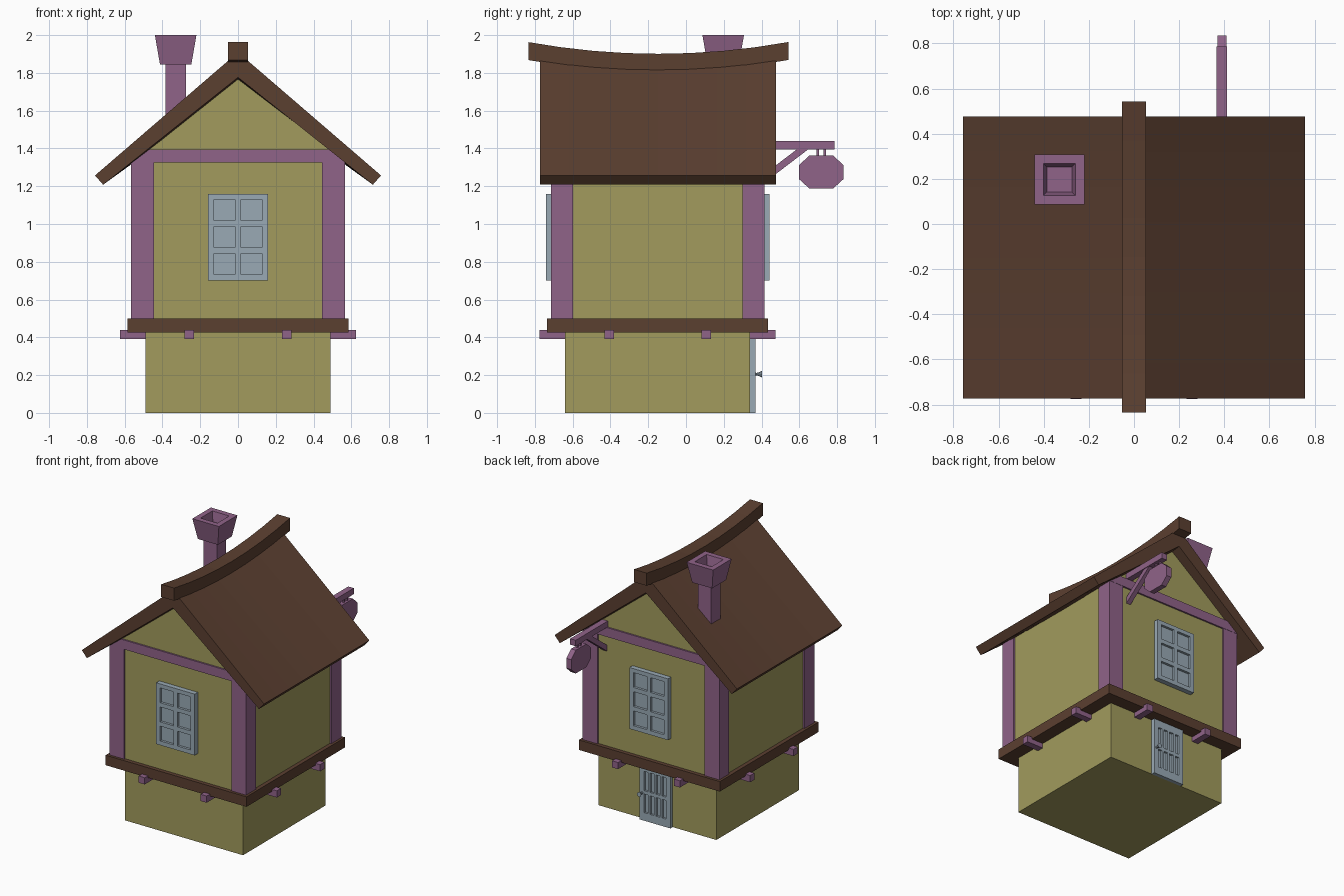
import bpy, bmesh
from math import cos, sin, pi

if "Cube" in bpy.data.objects:
    bpy.data.objects.remove(bpy.data.objects["Cube"])


def material(name, rgb):
    m = bpy.data.materials.new(name)
    m.diffuse_color = (*rgb, 1)
    m.use_nodes = True
    m.node_tree.nodes["Principled BSDF"].inputs["Base Color"].default_value = m.diffuse_color
    return m


PLASTER = material("plaster", (0.36, 0.33, 0.11))
BROWN = material("brown_wood", (0.105, 0.05, 0.03))
PURPLE = material("purple_wood", (0.28, 0.125, 0.25))
GREY = material("blue_grey", (0.32, 0.40, 0.46))
YC = -0.15  # centre of the house along y


def finish(name, bm, mat):
    bmesh.ops.recalc_face_normals(bm, faces=bm.faces)
    me = bpy.data.meshes.new(name)
    bm.to_mesh(me)
    bm.free()
    me.materials.append(mat)
    ob = bpy.data.objects.new(name, me)
    bpy.context.collection.objects.link(ob)
    return ob


def add_loft(bm, rings):
    vs = [[bm.verts.new(p) for p in r] for r in rings]
    n = len(vs[0])
    for a, b in zip(vs, vs[1:]):
        for i in range(n):
            j = (i + 1) % n
            bm.faces.new((a[i], a[j], b[j], b[i]))
    bm.faces.new(vs[0][::-1])
    bm.faces.new(vs[-1])


def loft(name, rings, mat):
    bm = bmesh.new()
    add_loft(bm, rings)
    return finish(name, bm, mat)


def square(cx, cy, z, h):
    return [(cx - h, cy - h, z), (cx + h, cy - h, z), (cx + h, cy + h, z), (cx - h, cy + h, z)]


def boxes(name, bounds, mat):
    bm = bmesh.new()
    for x0, x1, y0, y1, z0, z1 in bounds:
        add_loft(bm, [[(x0, y0, z), (x1, y0, z), (x1, y1, z), (x0, y1, z)] for z in (z0, z1)])
    return finish(name, bm, mat)


def panel(name, half, z0, z1, y_wall, y_face, depth, xs, zs):
    """Slab with recessed openings: xs and zs list the (low, high) spans."""
    s = 1 if y_face > y_wall else -1
    y_in = y_face - s * depth
    out = [(-half, half, *sorted((y_wall, y_in)), z0, z1)]
    ya, yb = sorted((y_in, y_face))
    ex = [-half] + [v for p in xs for v in p] + [half]
    ez = [z0] + [v for p in zs for v in p] + [z1]
    out += [(ex[i], ex[i + 1], ya, yb, z0, z1) for i in range(0, len(ex), 2)]
    for a, b in xs:
        out += [(a, b, ya, yb, ez[i], ez[i + 1]) for i in range(0, len(ez), 2)]
    boxes(name, out, GREY)


# Lower storey, floor slab and joists
boxes("lower_storey", [(-0.49, 0.49, -0.64, 0.34, 0, 0.44)], PLASTER)
boxes("floor_slab", [(-0.585, 0.585, -0.735, 0.435, 0.425, 0.5)], BROWN)
for i, s in enumerate((-1, 1)):
    x, y = 0.257 * s, YC + 0.257 * s
    boxes(f"joist_lengthwise_{i}", [(x - 0.025, x + 0.025, -0.775, 0.475, 0.39, 0.44)], PURPLE)
    boxes(f"joist_crosswise_{i}", [(-0.625, 0.625, y - 0.025, y + 0.025, 0.39, 0.44)], PURPLE)

# Upper storey with gables
gable = [(-0.555, 0.49), (0.555, 0.49), (0.555, 1.35), (0, 1.785), (-0.555, 1.35)]
loft("upper_storey", [[(x, y, z) for x, z in gable] for y in (-0.705, 0.405)], PLASTER)

# Corner posts and gable beams
for i, y in enumerate((-0.715, 0.415)):
    ya, yb = sorted((y, y + (0.117 if y < 0 else -0.117)))
    for x0 in (-0.567, 0.445):
        boxes(f"corner_post_{i}", [(x0, x0 + 0.122, ya, yb, 0.49, 1.33)], PURPLE)
    boxes(f"gable_beam_{i}", [(-0.565, 0.565, ya - 0.002, yb + 0.002, 1.325, 1.395)], PURPLE)


# Sagging roof and ridge beam
def sag(y):
    return -0.062 * (1 - ((y + 0.1475) / 0.6875) ** 2)


def steps(a, b, n):
    return [a + (b - a) * i / n for i in range(n + 1)]


loft("roof", [[(0.757, y, 1.257), (0, y, 1.92 + sag(y)), (-0.757, y, 1.257),
               (-0.714, y, 1.208), (0, y, 1.787 + sag(y)), (0.714, y, 1.208)]
              for y in steps(-0.772, 0.477, 8)], BROWN)
loft("ridge_beam", [[(x, y, z + sag(y)) for x, z in
                     ((-0.053, 1.868), (0.053, 1.868), (0.053, 1.963), (-0.053, 1.963))]
                    for y in steps(-0.835, 0.542, 8)], BROWN)

# Chimney with hollow flared pot
loft("chimney_shaft", [square(-0.33, 0.197, z, 0.055) for z in (1.4, 1.86)], PURPLE)
loft("chimney_pot", [square(-0.33, 0.197, z, h) for z, h in
                     ((1.845, 0.083), (2.0, 0.11), (2.0, 0.07), (1.93, 0.055))], PURPLE)

# Windows, front and back
pane_x = [(-0.127, -0.016), (0.016, 0.127)]
pane_z = [(0.732, 0.843), (0.875, 0.987), (1.019, 1.13)]
panel("front_window", 0.16, 0.70, 1.16, -0.70, -0.742, 0.018, pane_x, pane_z)
panel("back_window", 0.16, 0.70, 1.16, 0.40, 0.442, 0.018, pane_x, pane_z)

# Back door with slots and a knob
slots = [(c - 0.016, c + 0.016) for c in (-0.075, -0.025, 0.025, 0.075)]
panel("door", 0.128, 0, 0.43, 0.335, 0.367, 0.015, slots, [(0.06, 0.2), (0.225, 0.37)])
loft("door_knob", [[(0.108 + r * cos(a * pi / 4), y, 0.205 + r * sin(a * pi / 4)) for a in range(8)]
                   for y, r in ((0.36, 0.012), (0.372, 0.007), (0.385, 0.009), (0.402, 0.018))], GREY)

# Hanging sign: bracket, brace, hangers and board
SX = 0.389
boxes("sign_bracket", [(SX - 0.023, SX + 0.023, 0.39, 0.785, 1.395, 1.44)], PURPLE)
brace = [(0.40, 1.207), (0.66, 1.405), (0.60, 1.405), (0.40, 1.253)]
loft("sign_brace", [[(x, y, z) for y, z in brace] for x in (SX - 0.018, SX + 0.018)], PURPLE)
boxes("sign_hangers", [(SX - 0.006, SX + 0.006, y - 0.006, y + 0.006, 1.35, 1.4)
                       for y in (0.698, 0.734)], PURPLE)
octagon = [(sy * a, sz * b) for sy, sz, o in ((1, 1, 1), (-1, 1, -1), (-1, -1, 1), (1, -1, -1))
           for a, b in ((0.118, 0.037), (0.063, 0.087))[::o]]
loft("sign_board", [[(x, 0.716 + y, 1.275 + z) for y, z in octagon]
                    for x in (SX - 0.02, SX + 0.02)], PURPLE)
